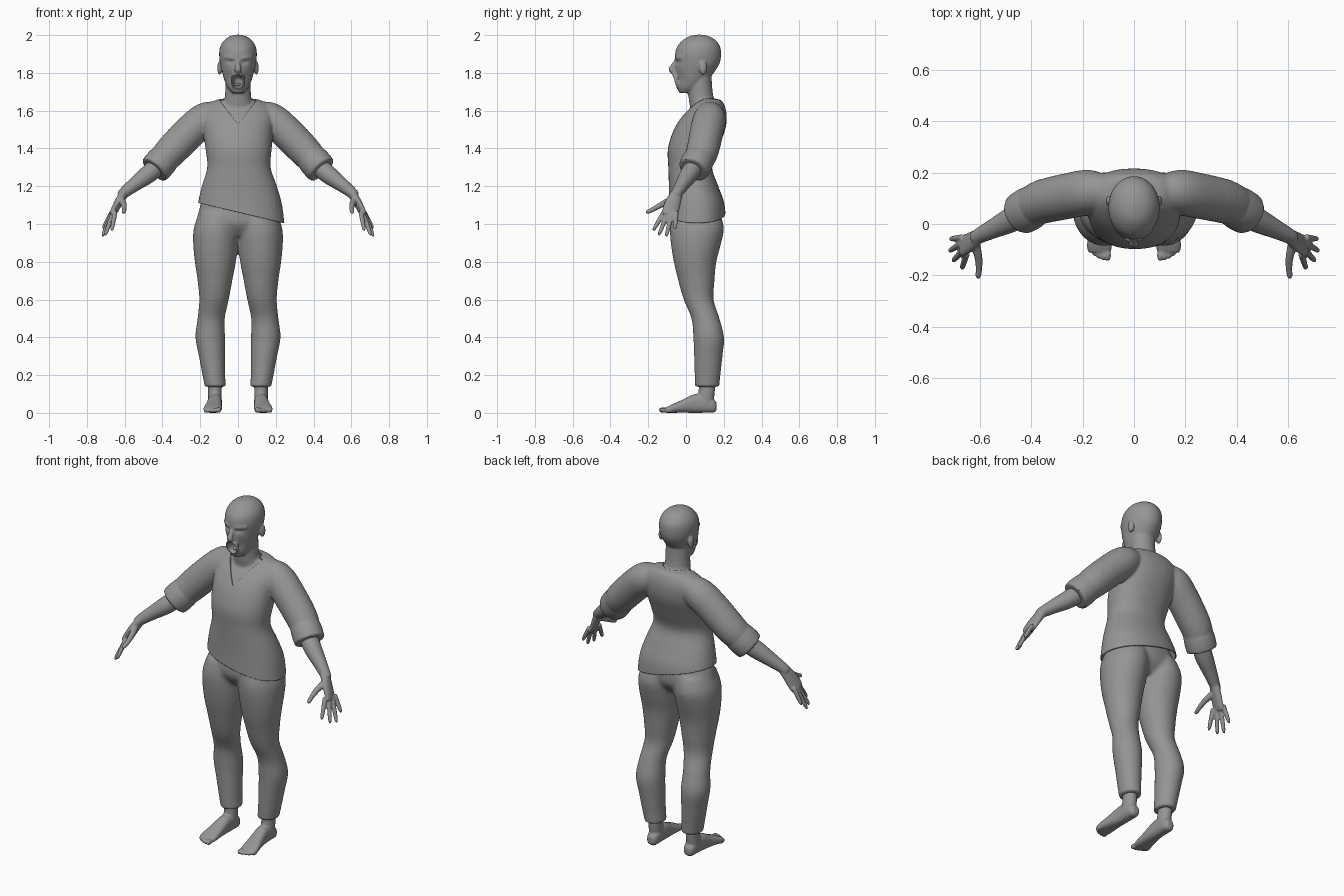
import bpy, bmesh, math
from mathutils import Vector, Matrix

if "Cube" in bpy.data.objects:
    bpy.data.objects.remove(bpy.data.objects["Cube"])

X, Y, Z = Vector((1, 0, 0)), Vector((0, 1, 0)), Vector((0, 0, 1))
grey = bpy.data.materials.new("plain grey")
grey.diffuse_color = (0.3, 0.3, 0.3, 1)
grey.use_nodes = True
grey.node_tree.nodes["Principled BSDF"].inputs["Base Color"].default_value = grey.diffuse_color


def loft(bm, rows, axis=None, ref=X, n=32, sub=4, power=1.0, side=1):
    """Closed skin through rows of (x, y, z, half width, half depth)."""
    P = [Vector((r[0] * side, r[1], r[2], r[3], r[-1])) for r in rows]
    ref = Vector((ref[0] * side, ref[1], ref[2]))
    Q = []
    for i in range(len(P) - 1):
        a, b, c, d = P[max(i - 1, 0)], P[i], P[i + 1], P[min(i + 2, len(P) - 1)]
        for k in range(sub):
            t = k / sub
            Q.append(b + (c - a) * (0.5 * t) + (a * 2 - b * 5 + c * 4 - d) * (0.5 * t * t)
                     + (b * 3 - a - c * 3 + d) * (0.5 * t ** 3))
    Q.append(P[-1])
    C = [Vector(q[:3]) for q in Q]
    rings = []
    for i, q in enumerate(Q):
        t = axis or (C[min(i + 1, len(C) - 1)] - C[max(i - 1, 0)]).normalized()
        u = (ref - t * ref.dot(t)).normalized()
        v = t.cross(u)
        ring = []
        for k in range(n):
            ang = 2 * math.pi * k / n
            c, s = math.cos(ang), math.sin(ang)
            c, s = (math.copysign(abs(w) ** power, w) for w in (c, s))
            ring.append(bm.verts.new(C[i] + u * (c * q[3]) + v * (s * q[4])))
        rings.append(ring)
    for r0, r1 in zip(rings, rings[1:]):
        for k in range(n):
            j = (k + 1) % n
            bm.faces.new((r0[k], r0[j], r1[j], r1[k]))
    bm.faces.new(rings[0][::-1])
    bm.faces.new(rings[-1])


def ball(bm, loc, size):
    bmesh.ops.create_uvsphere(bm, u_segments=20, v_segments=12, radius=1,
                              matrix=Matrix.LocRotScale(Vector(loc), None, Vector(size)))


def fuse(bm, voxel, smooth):
    """Weld overlapping solids into one even skin."""
    bmesh.ops.recalc_face_normals(bm, faces=bm.faces)
    me = bpy.data.meshes.new("temp")
    bm.to_mesh(me)
    ob = bpy.data.objects.new("temp", me)
    bpy.context.collection.objects.link(ob)
    m = ob.modifiers.new("weld", 'REMESH')
    m.mode, m.voxel_size = 'VOXEL', voxel
    m = ob.modifiers.new("soften", 'SMOOTH')
    m.factor, m.iterations = 0.5, smooth
    dg = bpy.context.evaluated_depsgraph_get()
    res = bpy.data.meshes.new_from_object(ob.evaluated_get(dg))
    bpy.data.objects.remove(ob)
    out = bmesh.new()
    out.from_mesh(res)
    return out


def finish(name, bm, thick=0):
    me = bpy.data.meshes.new(name)
    bm.to_mesh(me)
    ob = bpy.data.objects.new(name, me)
    bpy.context.collection.objects.link(ob)
    me.materials.clear()
    me.materials.append(grey)
    if thick:
        m = ob.modifiers.new("cloth", 'SOLIDIFY')
        m.thickness, m.offset = thick, 1
    bpy.ops.object.select_all(action='DESELECT')
    ob.select_set(True)
    bpy.context.view_layer.objects.active = ob
    bpy.ops.object.shade_smooth_by_angle(angle=math.radians(40))


# torso, sleeves, neck and head as one skin, divided at the neckline later
bm = bmesh.new()
loft(bm, [(.01, .058, .96, .235, .148), (.01, .057, 1.1, .218, .142), (.007, .04, 1.2, .193, .125),
          (.005, .022, 1.3, .162, .11), (.003, .037, 1.4, .17, .127), (0, .072, 1.5, .18, .13),
          (0, .098, 1.57, .185, .112), (0, .116, 1.62, .165, .085), (0, .122, 1.655, .11, .06)],
     Z, power=.9)
loft(bm, [(0, .1, 1.6, .088, .075), (0, .078, 1.68, .069, .066), (0, .075, 1.79, .068, .06)], Z)
loft(bm, [(0, 0, 1.693, .03, .036), (0, .02, 1.72, .054, .065), (0, .035, 1.76, .072, .08),
          (0, .045, 1.80, .083, .102), (0, .06, 1.85, .095, .118), (0, .064, 1.90, .1, .122),
          (0, .067, 1.94, .094, .113), (0, .07, 1.972, .074, .088), (0, .07, 1.993, .045, .054),
          (0, .07, 2.002, .012, .015)], Z)
# nose, lips
loft(bm, [(0, -.046, 1.872, .01), (0, -.07, 1.835, .013), (0, -.078, 1.816, .019, .014), (0, -.058, 1.803, .014)])
lips = [(.031 * math.cos(a), -.054 - .012 * math.sin(a), 1.758 + .036 * math.sin(a), .009)
        for a in [math.pi * k / 8 for k in range(17)]]
loft(bm, lips, ref=(0, 1, 0.01), n=12)
for s in (1, -1):
    # brow, ear, sleeve, rolled cuff
    loft(bm, [(0, -.05, 1.87, .01), (.035, -.044, 1.88, .012), (.07, -.018, 1.882, .01)], ref=Z, n=12, side=s)
    ball(bm, (s * .097, .09, 1.826), (.013, .021, .037))
    ball(bm, (s * .035, -.026, 1.855), (.017, .017, .014))
    loft(bm, [(.1, .125, 1.59, .055), (.17, .125, 1.56, .08), (.25, .11, 1.492, .083), (.35, .088, 1.39, .08),
              (.4, .065, 1.335, .073), (.435, .043, 1.295, .072)], ref=Y, side=s)
    loft(bm, [(.392, .068, 1.343, .077), (.415, .055, 1.318, .079), (.44, .04, 1.29, .077)], ref=Y, side=s)
body = fuse(bm, .006, 3)
for _ in range(12):
    bmesh.ops.smooth_vert(body, verts=[v for v in body.verts if v.co.z < 1.68 and abs(v.co.x) < .36],
                          factor=.5, use_axis_x=True, use_axis_y=True, use_axis_z=True)
# eye sockets, cheeks and open mouth pressed into the face: x, z, width, height, depth, sharpness
dents = [(s * .036, 1.858, .02, .011, .008, 1) for s in (1, -1)]
dents += [(s * .05, 1.79, .02, .03, .006, 1) for s in (1, -1)]
dents += [(0, 1.757, .025, .029, .04, 3)]
for v in body.verts:
    if v.co.y < .02 and v.co.z > 1.69:
        v.co.y += sum(d * math.exp(-(((v.co.x - x) / w) ** 2 + ((v.co.z - z) / h) ** 2) ** p)
                      for x, z, w, h, d, p in dents)


def cut(bm, test, co, no):
    faces = [f for f in bm.faces if test(f.calc_center_median())]
    geom = set(faces) | {e for f in faces for e in f.edges} | {v for f in faces for v in f.verts}
    bmesh.ops.bisect_plane(bm, geom=list(geom), dist=1e-5, plane_co=co, plane_no=no)


# neckline: a V in front, level behind
cut(body, lambda c: c.z > 1.5 and abs(c.x) < .2, (0, 0, 0), X)
cut(body, lambda c: c.z > 1.5 and abs(c.x) < .2, (0, .09, 0), Y)
for s in (1, -1):
    cut(body, lambda c: c.x * s > 0 and c.y < .09 and 1.5 < c.z < 1.69, (0, 0, 1.525), (-1.3 * s, 0, 1))
cut(body, lambda c: c.y > .09 and 1.6 < c.z < 1.69, (0, 0, 1.66), Z)


def is_skin(c):
    return c.z > (1.525 + 1.3 * abs(c.x) if c.y < .09 else 1.66)


shirt = body.copy()
bmesh.ops.delete(body, geom=[f for f in body.faces if not is_skin(f.calc_center_median())], context='FACES')
bmesh.ops.delete(shirt, geom=[f for f in shirt.faces if is_skin(f.calc_center_median())], context='FACES')
# slanted hem
bmesh.ops.bisect_plane(shirt, geom=shirt.verts[:] + shirt.edges[:] + shirt.faces[:], dist=1e-5,
                       plane_co=(0, 0, 1.062), plane_no=(.105, 0, .44), clear_inner=True)
finish("head_and_neck", body)
finish("shirt", shirt, .006)

bm = bmesh.new()
ball(bm, (0, -.012, 1.738), (.017, .022, .009))
finish("tongue", bm)

# trousers
bm = bmesh.new()
loft(bm, [(0, .055, .935, .09, .085), (0, .055, 1.0, .21, .13), (0, .055, 1.08, .205, .13),
          (0, .045, 1.14, .185, .115)], Z)
for s in (1, -1):
    loft(bm, [(.12, .112, .138, .056, .064), (.128, .114, .2, .06, .068), (.138, .118, .3, .069, .075),
              (.147, .12, .4, .078, .081), (.142, .103, .5, .072, .074), (.127, .067, .6, .078, .079),
              (.122, .055, .7, .092, .096), (.12, .048, .8, .109, .113), (.118, .053, .9, .12, .134),
              (.114, .058, .98, .12, .143), (.097, .055, 1.06, .108, .125)], Z, side=s)
trousers = fuse(bm, .008, 4)
for _ in range(8):
    bmesh.ops.smooth_vert(trousers, verts=[v for v in trousers.verts if v.co.z > .7], factor=.5,
                          use_axis_x=True, use_axis_y=True, use_axis_z=True)
finish("trousers", trousers)

for s, label in ((1, "left"), (-1, "right")):
    # forearm, palm, fingers and thumb
    bm = bmesh.new()
    loft(bm, [(.40, .065, 1.33, .048), (.47, .02, 1.268, .049), (.54, -.015, 1.215, .039),
              (.6, -.045, 1.168, .03), (.615, -.055, 1.15, .028)], ref=Y, side=s)
    loft(bm, [(.6, -.046, 1.168, .03, .025), (.632, -.068, 1.115, .041, .021), (.658, -.083, 1.065, .044, .017),
              (.668, -.088, 1.045, .038, .012)], ref=(-.25, 1, 0), side=s)
    for base, tip in (((.650, -.116, 1.065), (.668, -.172, .968)), ((.662, -.098, 1.055), (.702, -.143, .944)),
                      ((.669, -.075, 1.055), (.716, -.104, .938)), ((.667, -.052, 1.065), (.713, -.058, .978))):
        a, b = Vector(base), Vector(tip)
        loft(bm, [(*a.lerp(b, t), r) for t, r in ((0, .013), (.5, .012), (.9, .01), (1.04, .004))],
             ref=Y, n=12, side=s)
    loft(bm, [(.618, -.075, 1.13, .02), (.605, -.125, 1.105, .016), (.602, -.17, 1.08, .013),
              (.605, -.202, 1.064, .011), (.606, -.212, 1.059, .004)], ref=Z, n=12, side=s)
    finish(label + "_forearm_and_hand", fuse(bm, .005, 2))

    # ankle, foot and toes
    bm = bmesh.new()
    loft(bm, [(.122, .11, .2, .038, .044), (.122, .11, .12, .036, .043), (.122, .1, .05, .036, .045)], Z, side=s)
    loft(bm, [(.12, .162, .035, .016, .018), (.12, .148, .036, .03, .034), (.12, .11, .048, .036, .047),
              (.122, .05, .05, .037, .05), (.128, -.02, .035, .043, .034), (.134, -.08, .021, .049, .021),
              (.134, -.11, .014, .043, .013)], Y, power=.8, side=s)
    for k in range(5):
        r = .015 - .0015 * k
        ball(bm, (s * (.102 + .0175 * k), -.122 + .002 * k * k, r), (r * .85, .022, r))
    foot = fuse(bm, .005, 2)
    for v in foot.verts:
        v.co.z = max(v.co.z, 0)
    finish(label + "_foot", foot)
